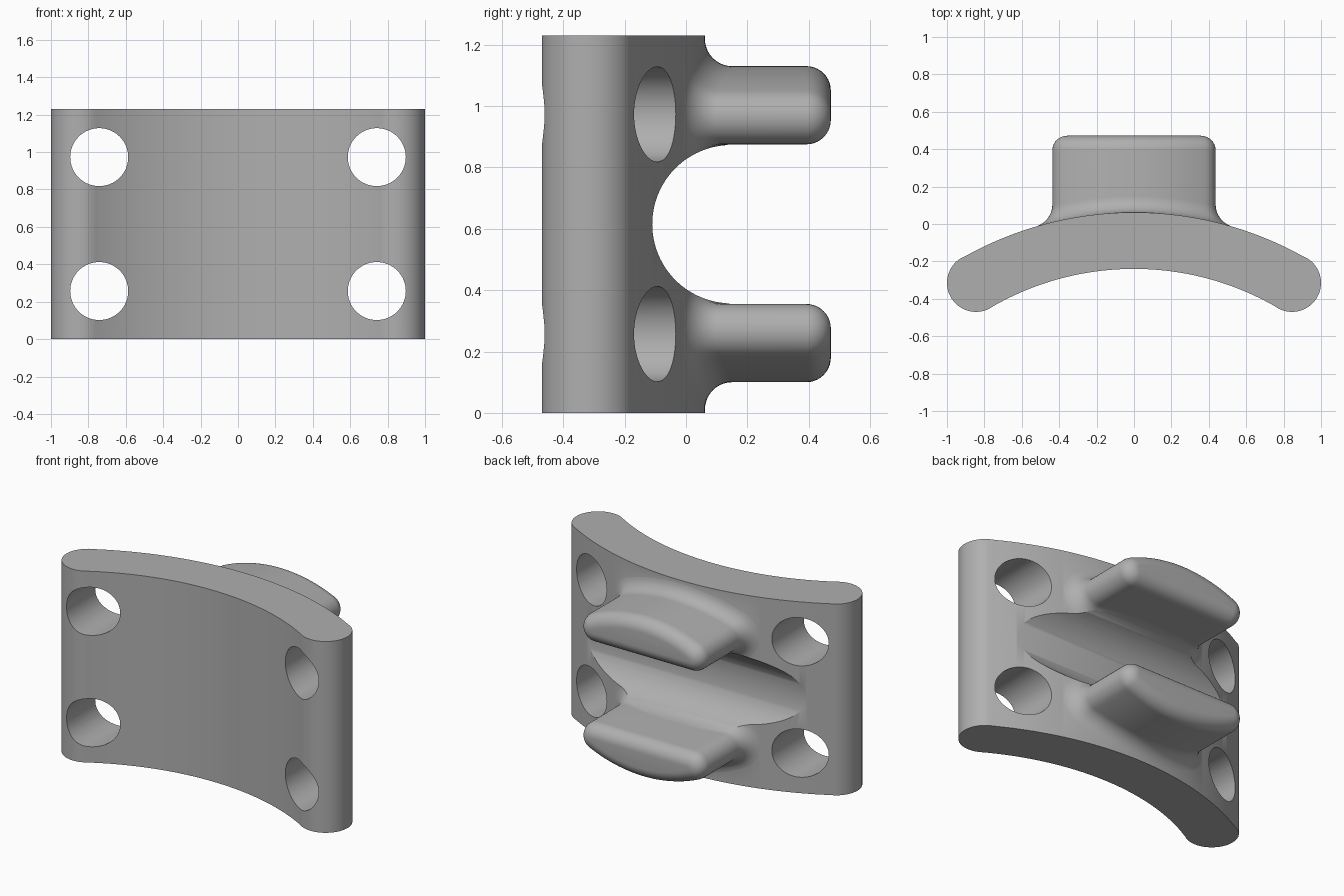
import bpy, bmesh
from math import sin, cos, pi, sqrt, asin, atan2
from mathutils import Vector

if "Cube" in bpy.data.objects:
    bpy.data.objects.remove(bpy.data.objects["Cube"], do_unlink=True)

HEIGHT = 1.23
MID = HEIGHT / 2
BACK_R, FRONT_R = 1.855, 1.52       # plate arc radii
BACK_Y, FRONT_Y = 0.062, -0.24      # plate arc crowns
TIP_Y = 0.472
GROOVE_R, GROOVE_Y = 0.258, 0.148


def material(name, value):
    mat = bpy.data.materials.new(name)
    mat.use_nodes = True
    colour = (value, value, value, 1)
    mat.diffuse_color = colour
    bsdf = mat.node_tree.nodes["Principled BSDF"]
    bsdf.inputs["Base Color"].default_value = colour
    bsdf.inputs["Roughness"].default_value = 0.6
    return mat


grey = material("plain grey", 0.43)


def arc_y(x, radius, crown):
    return crown - radius + sqrt(radius * radius - x * x)


def loft(name, rings):
    """Closed solid through a list of equally long rings of points."""
    bm = bmesh.new()
    loops = [[bm.verts.new(p) for p in ring] for ring in rings]
    n = len(loops[0])
    for a, b in zip(loops, loops[1:]):
        for i in range(n):
            j = (i + 1) % n
            bm.faces.new((a[i], a[j], b[j], b[i]))
    bm.faces.new(loops[0])
    bm.faces.new(loops[-1])
    bmesh.ops.recalc_face_normals(bm, faces=bm.faces)
    mesh = bpy.data.meshes.new(name)
    bm.to_mesh(mesh)
    bm.free()
    obj = bpy.data.objects.new(name, mesh)
    bpy.context.collection.objects.link(obj)
    mesh.materials.append(grey)
    return obj


def combine(target, tool, operation):
    mod = target.modifiers.new(operation.lower(), "BOOLEAN")
    mod.operation = operation
    mod.solver = "EXACT"
    mod.object = tool
    bpy.context.view_layer.objects.active = target
    bpy.ops.object.modifier_apply(modifier=mod.name)
    bpy.data.objects.remove(tool, do_unlink=True)


# Curved plate: two arcs joined by rounded ends
def plate_outline():
    cx, cy, r = 0.845, -0.315, 0.155
    bx, fx = 0.93, 0.772
    a0 = atan2(arc_y(bx, BACK_R, BACK_Y) - cy, bx - cx)
    a1 = atan2(arc_y(fx, FRONT_R, FRONT_Y) - cy, fx - cx)
    n = 32
    back = [(bx * i / n, arc_y(bx * i / n, BACK_R, BACK_Y)) for i in range(n)]
    end = [(cx + r * cos(a0 + (a1 - a0) * i / 24), cy + r * sin(a0 + (a1 - a0) * i / 24))
           for i in range(25)]
    front = [(fx * i / n, arc_y(fx * i / n, FRONT_R, FRONT_Y)) for i in range(n - 1, -1, -1)]
    half = back + end + front
    return half + [(-x, y) for x, y in reversed(half[1:-1])]


outline = plate_outline()
bracket = loft("curved_bracket", [[(x, y, z) for x, y in outline] for z in (0, HEIGHT)])


# Prong cross-section: flat inner side, rounded corners, bowed outer side.
# Each entry is a point (x, z from mid height) and its outward normal.
def prong_section():
    flat, crown, half_w, r = 0.26, 0.515, 0.437, 0.09
    cx, cz = half_w - r, flat + r
    k = crown - r - cz
    u = (cx * cx + k * k) / (2 * k)          # arc radius less corner radius
    lean = asin(cx / u)
    big_r, centre = u + r, crown - u - r
    right = [(Vector((cx * i / 10, flat)), Vector((0, -1))) for i in range(10)]
    for i in range(15):
        a = -pi / 2 + (pi - lean) * i / 14
        d = Vector((cos(a), sin(a)))
        right.append((Vector((cx, cz)) + d * r, d))
    for i in range(13, -1, -1):
        a = lean * i / 14
        d = Vector((sin(a), cos(a)))
        right.append((Vector((0, centre)) + d * big_r, d))
    flip = Vector((-1, 1))
    return right + [(p * flip, n * flip) for p, n in reversed(right[1:-1])]


def prong(name, side):
    section = prong_section()
    foot, edge = 0.088, 0.08

    def ring(offset, height=None, y=None):
        points = []
        for p, n in section:
            q = p + n * offset
            yy = y if y is not None else arc_y(q.x, BACK_R, BACK_Y) + height
            points.append((q.x, yy, MID + side * q.y))
        return points

    rings = [ring(foot, -0.07), ring(foot, -0.002)]
    for i in range(1, 11):                   # flared foot
        a = pi / 2 * i / 10
        rings.append(ring(foot * (1 - sin(a)), foot * (1 - cos(a))))
    for i in range(11):                      # rounded tip
        a = pi / 2 * i / 10
        rings.append(ring(-edge * (1 - cos(a)), y=TIP_Y - edge + edge * sin(a)))
    return loft(name, rings)


combine(bracket, prong("upper_prong", 1), "UNION")
combine(bracket, prong("lower_prong", -1), "UNION")

# U-shaped groove between the prongs
groove = [(GROOVE_Y - GROOVE_R * sin(pi * i / 48), MID + GROOVE_R * cos(pi * i / 48))
          for i in range(49)]
groove += [(1, MID - GROOVE_R), (1, MID + GROOVE_R)]
cutter = loft("groove_cutter", [[(x, y, z) for y, z in groove] for x in (-1.2, 1.2)])
combine(bracket, cutter, "DIFFERENCE")

# Four bolt holes
for x in (-0.742, 0.742):
    for z in (MID - 0.358, MID + 0.358):
        circle = [(x + 0.155 * cos(pi * i / 32), z + 0.155 * sin(pi * i / 32)) for i in range(64)]
        hole = loft("hole_cutter", [[(px, y, pz) for px, pz in circle] for y in (-1, 1)])
        combine(bracket, hole, "DIFFERENCE")

bpy.ops.object.select_all(action="DESELECT")
bracket.select_set(True)
bpy.context.view_layer.objects.active = bracket
bpy.ops.object.shade_smooth_by_angle(angle=pi / 6)
